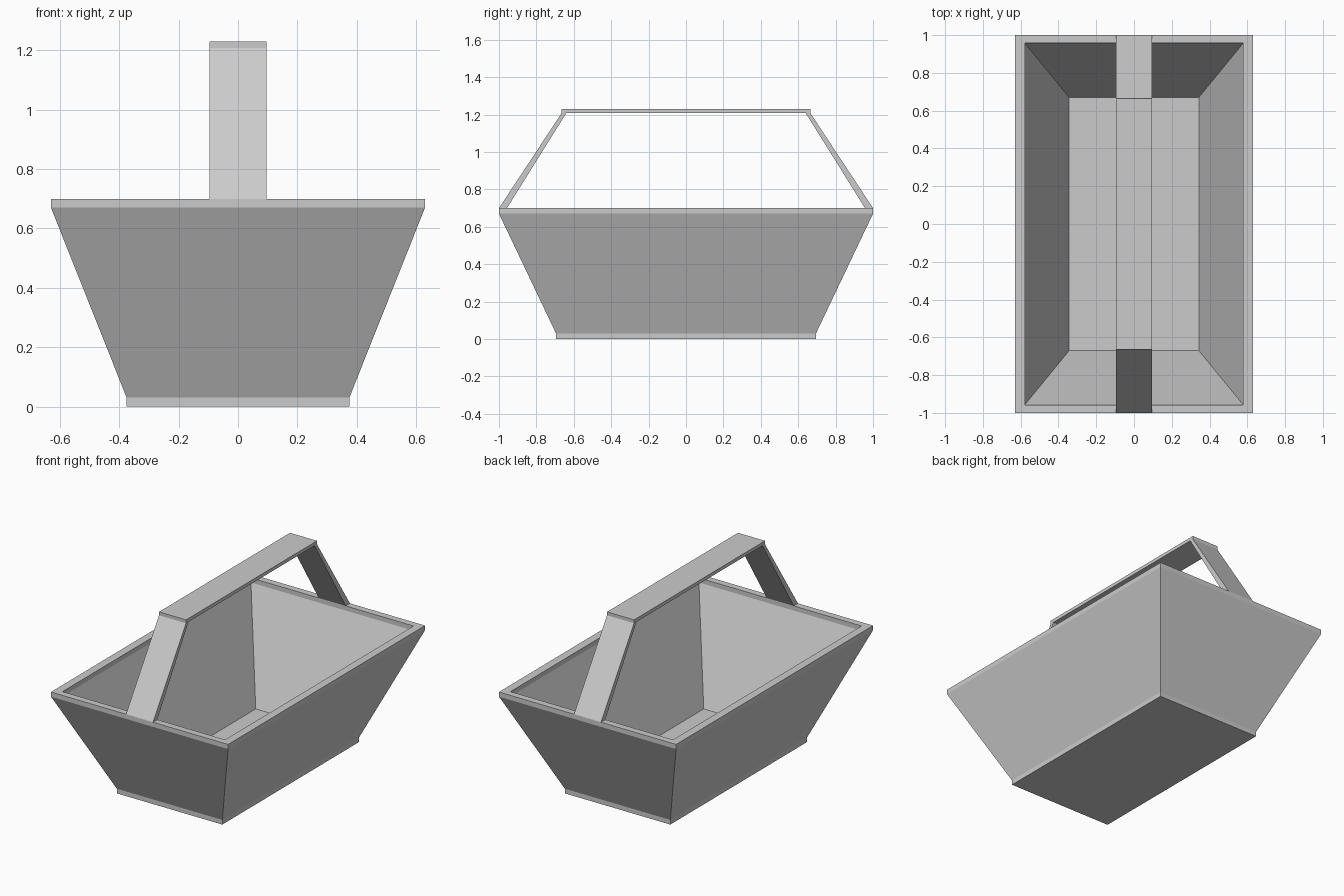
import bpy
import bmesh

if "Cube" in bpy.data.objects:
    bpy.data.objects.remove(bpy.data.objects["Cube"])


def finish(bm, name):
    bmesh.ops.recalc_face_normals(bm, faces=bm.faces)
    mesh = bpy.data.meshes.new(name)
    bm.to_mesh(mesh)
    bm.free()
    obj = bpy.data.objects.new(name, mesh)
    bpy.context.collection.objects.link(obj)
    return obj


def rectangle_loft(name, rings):
    """Join rectangles given as (half x, half y, z) and cap both ends."""
    bm = bmesh.new()
    loops = [[bm.verts.new((sx * x, sy * y, z))
              for sx, sy in ((-1, -1), (1, -1), (1, 1), (-1, 1))]
             for x, y, z in rings]
    for a, b in zip(loops, loops[1:]):
        for i in range(4):
            j = (i + 1) % 4
            bm.faces.new((a[i], a[j], b[j], b[i]))
    bm.faces.new(loops[0])
    bm.faces.new(loops[-1])
    return finish(bm, name)


def side_prism(name, profile, half_width):
    """Extrude a (y, z) outline across x."""
    bm = bmesh.new()
    face = bm.faces.new([bm.verts.new((-half_width, y, z)) for y, z in profile])
    result = bmesh.ops.extrude_face_region(bm, geom=[face], use_keep_orig=True)
    moved = [v for v in result["geom"] if isinstance(v, bmesh.types.BMVert)]
    bmesh.ops.translate(bm, verts=moved, vec=(2 * half_width, 0, 0))
    return finish(bm, name)


# Flared basket: up the outside, over the rim and down to the inner floor
rectangle_loft("basket", [
    (0.375, 0.695, 0.0),
    (0.375, 0.695, 0.03),
    (0.63, 1.0, 0.67),
    (0.63, 1.0, 0.70),
    (0.578, 0.957, 0.70),
    (0.578, 0.957, 0.67),
    (0.343, 0.67, 0.03),
])

# Carrying handle: half outline from inner top to outer top, mirrored in y
half = [(0.64, 1.208), (0.957, 0.70), (1.0, 0.70), (0.665, 1.208), (0.665, 1.23)]
side_prism("handle", half + [(-y, z) for y, z in reversed(half)], 0.096)
